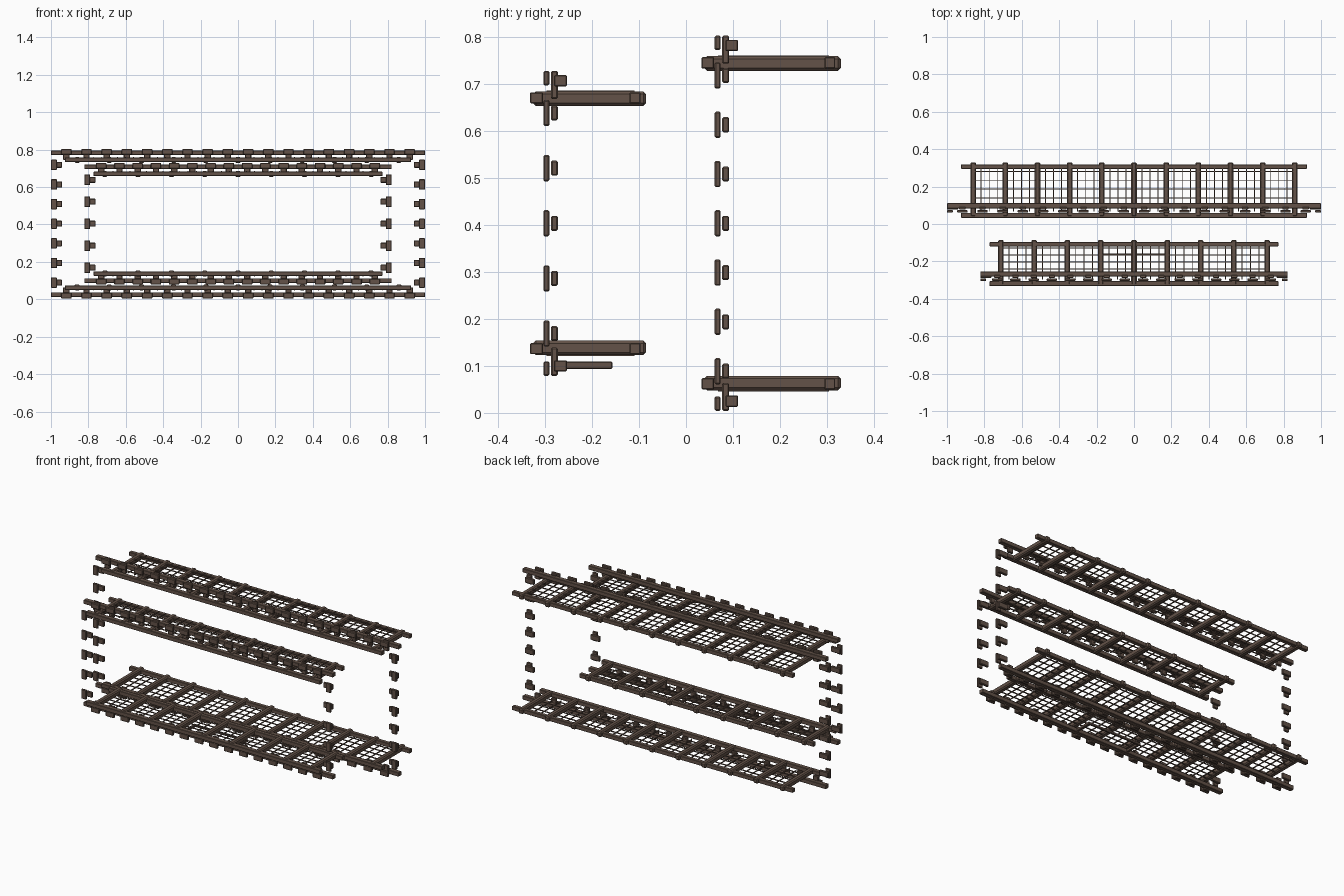
import bpy, bmesh
from mathutils import Matrix, Vector

if "Cube" in bpy.data.objects:
    bpy.data.objects.remove(bpy.data.objects["Cube"])

MID = 0.404  # height of the mirror plane between upper and lower racks

mat = bpy.data.materials.new("dark_brown")
mat.diffuse_color = (0.125, 0.085, 0.065, 1)
mat.use_nodes = True
mat.node_tree.nodes["Principled BSDF"].inputs["Base Color"].default_value = mat.diffuse_color


def box(bm, x0, x1, y0, y1, z0, z1, bevel=0.0):
    """Add one box, optionally with chamfered edges."""
    size = Vector((x1 - x0, y1 - y0, z1 - z0))
    centre = Vector((x0 + x1, y0 + y1, z0 + z1)) / 2
    m = Matrix.Translation(centre) @ Matrix.Diagonal((*size, 1))
    verts = bmesh.ops.create_cube(bm, size=1, matrix=m)["verts"]
    if bevel:
        edges = list({e for v in verts for e in v.link_edges})
        bmesh.ops.bevel(bm, geom=edges, offset=bevel, segments=1, affect='EDGES')


def finish(bm, name, mirror_z=False):
    """Make the object; mirror_z also creates the lower copy."""
    if mirror_z:
        dup = bmesh.ops.duplicate(bm, geom=bm.verts[:] + bm.edges[:] + bm.faces[:])
        faces = [g for g in dup["geom"] if isinstance(g, bmesh.types.BMFace)]
        for g in dup["geom"]:
            if isinstance(g, bmesh.types.BMVert):
                g.co.z = 2 * MID - g.co.z
        bmesh.ops.reverse_faces(bm, faces=faces)
    me = bpy.data.meshes.new(name)
    bm.to_mesh(me)
    bm.free()
    me.materials.append(mat)
    ob = bpy.data.objects.new(name, me)
    bpy.context.collection.objects.link(ob)
    return ob


def spread(n, step):
    return [(i - (n - 1) / 2) * step for i in range(n)]


def frame(tag, y0, y1, zc, half, rail, bars, bar_step, clips, clip_step,
          side_n, side_step):
    """One rectangular frame: upper and lower racks plus clip columns."""
    # long rails of the rack
    bm = bmesh.new()
    box(bm, -rail, rail, y0, y0 + 0.027, zc - 0.012, zc + 0.012, 0.002)
    box(bm, -rail, rail, y1 - 0.035, y1 - 0.012, zc - 0.012, zc + 0.012, 0.002)
    finish(bm, tag + "_rails", True)

    # cross bars
    bm = bmesh.new()
    xs = spread(bars, bar_step)
    for x in xs:
        box(bm, x - 0.015, x + 0.015, y0 + 0.006, y1, zc - 0.017, zc + 0.014, 0.006)
    finish(bm, tag + "_cross_bars", True)

    # wire grid
    bm = bmesh.new()
    w = 0.0025
    ya, yb = y0 + 0.035, y1 - 0.025
    rows = 5
    for i in range(rows):
        y = ya + (yb - ya) * (i + 0.5) / rows
        box(bm, xs[0], xs[-1], y - w, y + w, zc + 0.008, zc + 0.013)
    for x in xs[:-1]:
        for k in (1, 2, 3):
            xx = x + bar_step * k / 4
            box(bm, xx - w, xx + w, ya, yb, zc + 0.011, zc + 0.016)
    finish(bm, tag + "_wire_grid", True)

    # front beam
    top = zc + 0.058
    bm = bmesh.new()
    box(bm, -half, half, y0 + 0.051, y0 + 0.078, top - 0.033, top - 0.009, 0.002)
    finish(bm, tag + "_beams", True)

    # clips along the beams: wide outer block and narrow tongue
    bm = bmesh.new()
    for x in spread(clips, clip_step):
        box(bm, x - 0.028, x + 0.028, y0 + 0.028, y0 + 0.041, top - 0.031, top, 0.003)
        box(bm, x - 0.017, x + 0.017, y0 + 0.044, y0 + 0.059, top - 0.06, top, 0.003)
    finish(bm, tag + "_beam_clips", True)

    # clip columns at both ends
    bm = bmesh.new()
    for s in (-1, 1):
        for dz in spread(side_n, side_step):
            z = MID + dz
            xa, xb, xc = sorted((s * half, s * (half - 0.032))), \
                sorted((s * half, s * (half - 0.06))), 0
            box(bm, *xa, y0 + 0.028, y0 + 0.041, z - 0.028, z + 0.028, 0.003)
            box(bm, *xb, y0 + 0.044, y0 + 0.059, z - 0.016, z + 0.016, 0.003)
    finish(bm, tag + "_side_clips")


frame("rear", 0.033, 0.33, 0.746, 1.0, 0.925, 11, 0.172, 18, 0.108, 7, 0.105)
frame("front", -0.332, -0.085, 0.671, 0.822, 0.772, 9, 0.178, 16, 0.0975, 5, 0.1175)

# pull handle on the lower front beam
bm = bmesh.new()
for s in (-1, 1):
    box(bm, s * 0.17 - 0.007, s * 0.17 + 0.007, -0.27, -0.157, 0.094, 0.109, 0.002)
box(bm, -0.17, 0.17, -0.169, -0.157, 0.095, 0.108, 0.002)
finish(bm, "pull_handle")
